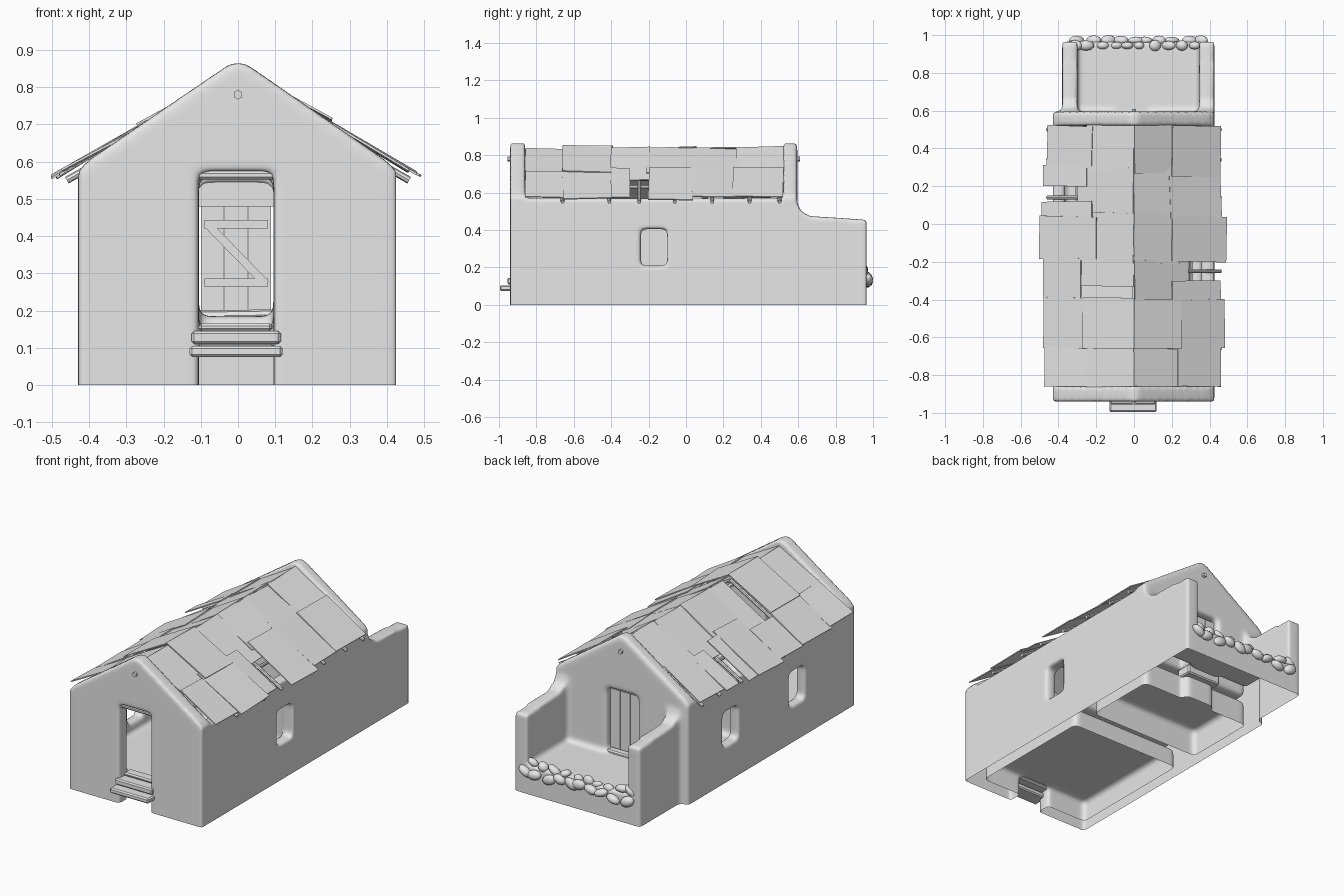
import bpy, bmesh, math, random
from mathutils import Vector, Matrix

random.seed(4)
if "Cube" in bpy.data.objects:
    bpy.data.objects.remove(bpy.data.objects["Cube"])

grey = bpy.data.materials.new("plain grey")
grey.use_nodes = True
grey.diffuse_color = (0.8, 0.8, 0.8, 1)
grey.node_tree.nodes["Principled BSDF"].inputs["Base Color"].default_value = (0.8, 0.8, 0.8, 1)


def finish(name, bm, smooth=False):
    bmesh.ops.recalc_face_normals(bm, faces=bm.faces)
    mesh = bpy.data.meshes.new(name)
    bm.to_mesh(mesh)
    bm.free()
    mesh.materials.append(grey)
    for p in mesh.polygons:
        p.use_smooth = smooth
    ob = bpy.data.objects.new(name, mesh)
    bpy.context.collection.objects.link(ob)
    return ob


def box(bm, x0, x1, y0, y1, z0, z1, turn=None):
    centre = Matrix.Translation(((x0 + x1) / 2, (y0 + y1) / 2, (z0 + z1) / 2))
    size = Matrix.Diagonal((x1 - x0, y1 - y0, z1 - z0, 1))
    bmesh.ops.create_cube(bm, size=1, matrix=centre @ (turn or Matrix()) @ size)


def prism(bm, points, axis, lo, hi):
    """Extrude a profile along x (points are y, z) or y (points are x, z)."""
    def place(p, t):
        return (t, p[0], p[1]) if axis == "x" else (p[0], t, p[1])
    a = [bm.verts.new(place(p, lo)) for p in points]
    b = [bm.verts.new(place(p, hi)) for p in points]
    bm.faces.new(a)
    bm.faces.new(b[::-1])
    for i in range(len(a)):
        j = (i + 1) % len(a)
        bm.faces.new((a[j], a[i], b[i], b[j]))


def pole(bm, start, end, radius, sides=8):
    a, b = Vector(start), Vector(end)
    turn = (b - a).to_track_quat("Z", "Y").to_matrix().to_4x4()
    bmesh.ops.create_cone(bm, cap_ends=True, segments=sides, radius1=radius, radius2=radius,
                          depth=(b - a).length, matrix=Matrix.Translation((a + b) / 2) @ turn)


# Plaster walls: overlapping solids fused and softened into one shell
LEFT, RIGHT, LOW = -0.43, 0.425, -0.1
FRONT_FLOOR, BACK_FLOOR = 0.15, 0.185
DOOR0, DOOR1 = -0.105, 0.095


def gable(bm, y0, y1, peak, eave, head, foot=LOW):
    prism(bm, [(LEFT, LOW), (LEFT, eave), (-0.4, eave + 0.03), (-0.02, peak), (0.02, peak),
               (0.395, eave + 0.03), (RIGHT, eave), (RIGHT, LOW), (DOOR1, LOW),
               (DOOR1, head), (DOOR0, head), (DOOR0, LOW)], "y", y0, y1)
    if foot > LOW:
        box(bm, DOOR0 - 0.02, DOOR1 + 0.02, y0, y1, LOW, foot)


def side_wall(bm, x0, x1, windows):
    y = -0.93
    for w0, w1 in windows:
        box(bm, x0, x1, y, w0, LOW, 0.57)
        box(bm, x0, x1, w0 - 0.01, w1 + 0.01, LOW, 0.21)
        box(bm, x0, x1, w0 - 0.01, w1 + 0.01, 0.405, 0.57)
        y = w1
    box(bm, x0, x1, y, 0.58, LOW, 0.57)


bm = bmesh.new()
gable(bm, -0.94, -0.86, 0.864, 0.575, 0.575)
gable(bm, 0.52, 0.595, 0.864, 0.575, 0.54)
gable(bm, -0.08, 0.08, 0.79, 0.53, 0.56, FRONT_FLOOR)
side_wall(bm, 0.355, RIGHT, [(-0.24, -0.1)])
side_wall(bm, LEFT, -0.365, [(-0.48, -0.34), (0.13, 0.27)])
box(bm, -0.4, 0.4, -0.87, 0, FRONT_FLOOR - 0.03, FRONT_FLOOR)
box(bm, -0.4, 0.4, 0, 0.55, BACK_FLOOR - 0.03, BACK_FLOOR)
# Yard walls and raised yard floor
for x0, x1 in ((-0.38, -0.3), (0.345, RIGHT)):
    prism(bm, [(0.54, LOW), (0.965, LOW), (0.965, 0.455), (0.66, 0.475), (0.615, 0.5),
               (0.59, 0.56), (0.54, 0.56)], "x", x0, x1)
box(bm, -0.36, 0.4, 0.56, 0.965, LOW, 0.17)
walls = finish("plaster_walls", bm)
fuse = walls.modifiers.new("fuse", "REMESH")
fuse.mode = "VOXEL"
fuse.voxel_size = 0.0125
soften = walls.modifiers.new("soften", "SMOOTH")
soften.factor = 0.5
soften.iterations = 8
shell = bpy.data.meshes.new_from_object(walls.evaluated_get(bpy.context.evaluated_depsgraph_get()))
walls.modifiers.clear()
bm = bmesh.new()
bm.from_mesh(shell)
bmesh.ops.bisect_plane(bm, geom=bm.verts[:] + bm.edges[:] + bm.faces[:], plane_co=(0, 0, 0),
                       plane_no=(0, 0, -1), clear_outer=True)
bm.to_mesh(walls.data)
bm.free()
for p in walls.data.polygons:
    p.use_smooth = True

# Roof sheets: y start, y end, upper x, lower x on each slope
RIDGE, SLOPE = 0.834, 0.575
sheets = {
    1: [(-.86, -.64, 0, .25), (-.66, -.4, 0, .25), (-.42, -.19, 0, .29), (-.21, .06, 0, .24),
        (.04, .3, 0, .22), (.27, .525, 0, .22), (-.86, -.65, .23, .46), (-.66, -.4, .2, .48),
        (-.42, -.3, .2, .46), (-.2, .04, .2, .49), (.03, .26, .19, .46), (.25, .52, .2, .46)],
    -1: [(-.87, -.64, 0, .25), (-.66, -.39, 0, .27), (-.33, -.17, 0, .3), (-.2, .06, 0, .24),
         (.04, .3, 0, .3), (.28, .525, 0, .25), (-.86, -.65, .2, .47), (-.66, -.39, .2, .48),
         (-.39, -.18, .28, .48), (-.19, .04, .2, .5), (.03, .12, .22, .49), (.2, .31, .25, .48),
         (.3, .52, .22, .46)]}
pitch = math.atan(SLOPE)
bm = bmesh.new()
for side, rows in sheets.items():
    for i, (y0, y1, x0, x1) in enumerate(rows):
        xm = (x0 + x1) / 2
        z = RIDGE - SLOPE * xm + (0.002 if x0 == 0 else 0.008) + 0.004 * (i % 2)
        if x0 == 0 and y0 == -0.66:  # sheets that ride up over their neighbours
            z += 0.012
        wobble = [random.uniform(-0.035, 0.035) for _ in range(3)]
        turn = (Matrix.Rotation(side * pitch + wobble[0], 4, "Y")
                @ Matrix.Rotation(wobble[1], 4, "X") @ Matrix.Rotation(wobble[2], 4, "Z"))
        half = (x1 - x0) / math.cos(pitch) / 2
        box(bm, side * xm - half, side * xm + half, y0, y1, z - 0.003, z + 0.003, turn)
finish("roof_sheets", bm)

# Rafters, eave poles and ridge beam
bm = bmesh.new()
for side in (1, -1):
    for y in (-0.66, -0.41, -0.25, -0.06, 0.14, 0.34, 0.5):
        pole(bm, (0, y, 0.81), (side * 0.46, y, 0.55), 0.01)
    pole(bm, (side * 0.3, -0.88, 0.63), (side * 0.3, 0.55, 0.63), 0.01)
pole(bm, (0, -0.955, 0.78), (0, 0.61, 0.78), 0.013, 6)
poles = finish("roof_poles", bm, True)
bpy.context.view_layer.objects.active = poles
poles.select_set(True)
bpy.ops.object.shade_smooth_by_angle()

# Front step, sills and lintels
bm = bmesh.new()
box(bm, -0.13, 0.12, -0.995, -0.9, 0.075, 0.105)
box(bm, -0.125, 0.115, -0.955, -0.86, 0.11, 0.145)
box(bm, -0.105, 0.092, -0.9, -0.84, 0.145, 0.165)
box(bm, -0.11, 0.1, -0.93, -0.86, 0.552, 0.575)
box(bm, -0.115, 0.105, 0.5, 0.595, 0.13, 0.185)
timbers = finish("door_timbers", bm)
timbers.modifiers.new("worn_edges", "BEVEL").width = 0.007

# Back door: upright planks with a Z brace
bm = bmesh.new()
for i in range(3):
    x = -0.1 + i * 0.064
    box(bm, x, x + 0.061, 0.55, 0.565, 0.19, 0.53)
for z in (0.275, 0.432):
    box(bm, -0.09, 0.08, 0.538, 0.55, z - 0.011, z + 0.011)
box(bm, -0.12, 0.11, 0.54, 0.55, 0.342, 0.364, Matrix.Rotation(0.8, 4, "Y"))
finish("back_door", bm)
bm = bmesh.new()
box(bm, -0.11, 0.1, 0.53, 0.55, 0.48, 0.545)
pole(bm, (-0.1, 0.53, 0.185), (0.09, 0.53, 0.188), 0.015)
finish("back_door_frame", bm)

# Rough stones along the yard edge
bm = bmesh.new()
for row in range(2):
    for i in range(10):
        x = -0.32 + 0.072 * i + 0.03 * row + random.uniform(-0.015, 0.015)
        y, z = (0.972, 0.135) if row else (0.945, 0.175)
        size = [random.uniform(0.75, 1.2) * s for s in (0.038, 0.025, 0.025)]
        spot = Matrix.Translation((min(x, 0.38), y, z + random.uniform(-0.015, 0.012)))
        bmesh.ops.create_icosphere(bm, subdivisions=2, radius=1, matrix=spot
                                   @ Matrix.Rotation(random.uniform(-0.6, 0.6), 4, "Y")
                                   @ Matrix.Diagonal((*size, 1)))
finish("yard_stones", bm, True)
